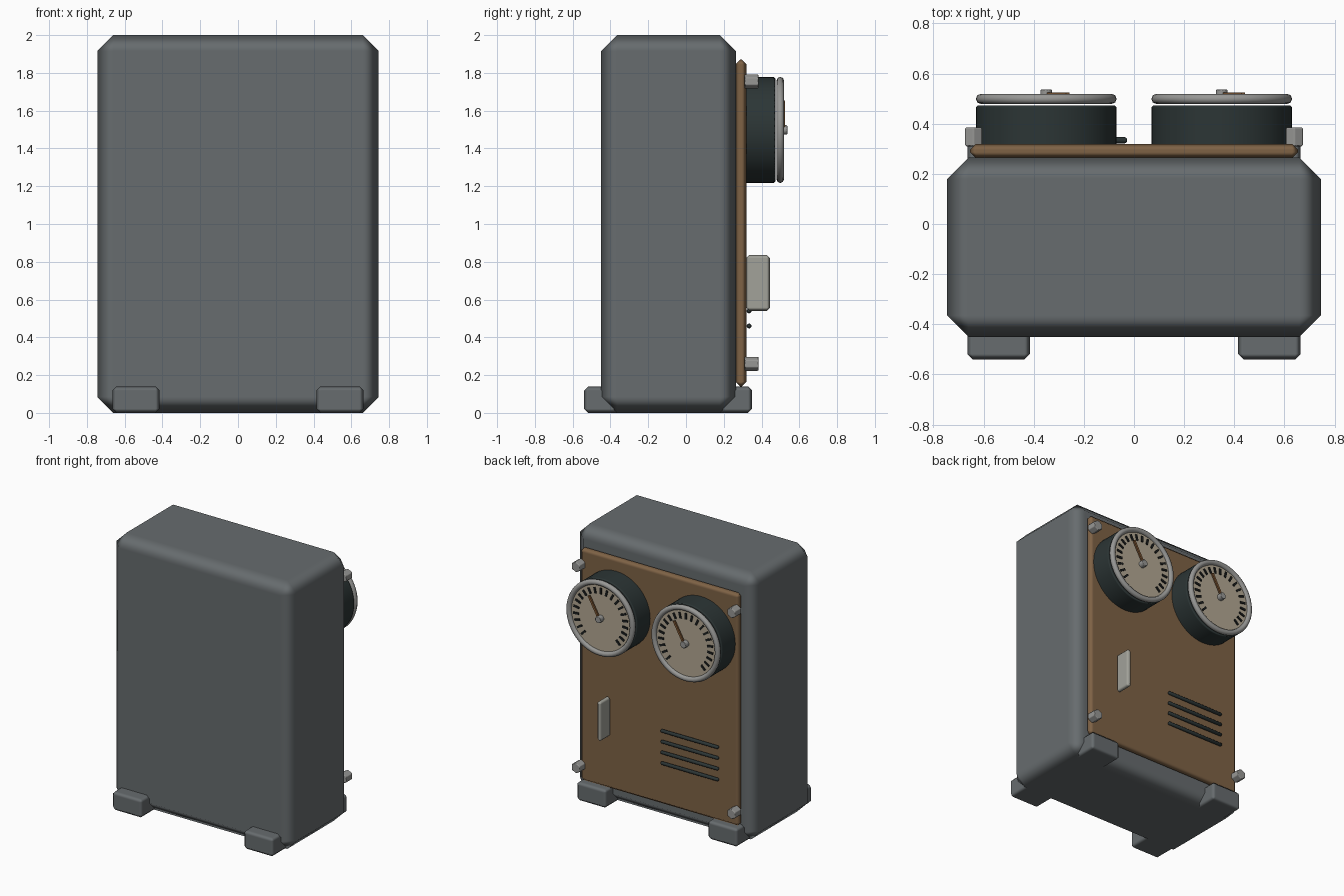
import bpy
import math
from mathutils import Matrix

cube = bpy.data.objects.get("Cube")
if cube:
    bpy.data.objects.remove(cube, do_unlink=True)


def material(name, rgb):
    m = bpy.data.materials.new(name)
    m.use_nodes = True
    color = (*rgb, 1)
    m.diffuse_color = color
    bsdf = m.node_tree.nodes["Principled BSDF"]
    bsdf.inputs["Base Color"].default_value = color
    bsdf.inputs["Roughness"].default_value = 0.6
    return m


GREY = material("case grey", (0.135, 0.15, 0.157))
BROWN = material("panel brown", (0.21, 0.123, 0.06))
DARK = material("dark housing", (0.025, 0.036, 0.036))
METAL = material("bare metal", (0.31, 0.31, 0.3))
LEVER = material("pale lever", (0.36, 0.36, 0.32))
CREAM = material("dial cream", (0.45, 0.39, 0.29))
NEEDLE = material("needle brown", (0.22, 0.1, 0.035))
INK = material("tick black", (0.012, 0.014, 0.014))


def finish(name, mat, bevel=0, segments=1):
    """Name, colour, smooth and bevel the active object."""
    ob = bpy.context.object
    ob.name = name
    ob.data.materials.append(mat)
    bpy.ops.object.transform_apply(location=False, rotation=True, scale=True)
    bpy.ops.object.shade_smooth_by_angle(angle=math.radians(50))
    if bevel:
        bpy.ops.object.shade_smooth()
        mod = ob.modifiers.new("Bevel", "BEVEL")
        mod.width = bevel
        mod.segments = segments
        mod.limit_method = "ANGLE"
        mod.angle_limit = math.radians(40)
        mod.harden_normals = True
    return ob


def box(name, mat, x, y, z, bevel=0):
    """Box from (low, high) ranges."""
    ranges = (x, y, z)
    bpy.ops.mesh.primitive_cube_add(size=1, location=[(a + b) / 2 for a, b in ranges])
    bpy.context.object.scale = [b - a for a, b in ranges]
    return finish(name, mat, bevel)


def disc(name, mat, x, z, radius, y, sides=48, bevel=0):
    """Cylinder along y between two depths."""
    bpy.ops.mesh.primitive_cylinder_add(
        vertices=sides, radius=radius, depth=y[1] - y[0],
        location=(x, (y[0] + y[1]) / 2, z), rotation=(math.pi / 2, 0, 0))
    return finish(name, mat, bevel)


def radial_bar(name, mat, x, z, angle, r, y, width):
    """Thin bar on a dial, pointing away from its centre; angle is from up towards +x."""
    bpy.ops.mesh.primitive_cube_add(size=1)
    ob = bpy.context.object
    ob.scale = (width, y[1] - y[0], r[1] - r[0])
    mid = (r[0] + r[1]) / 2
    ob.rotation_euler = (0, angle, 0)
    ob.location = (x + mid * math.sin(angle), (y[0] + y[1]) / 2, z + mid * math.cos(angle))
    return finish(name, mat)


# Case and the panel on its rear
box("case", GREY, (-0.745, 0.745), (-0.45, 0.265), (0, 2), 0.085)
box("panel", BROWN, (-0.655, 0.655), (0.262, 0.32), (0.14, 1.87), 0.025)

# Feet and panel screws
for side, label in ((1, "left"), (-1, "right")):
    xs = sorted((side * 0.415, side * 0.665))
    box(f"front_foot_{label}", GREY, xs, (-0.54, -0.34), (0, 0.14), 0.022)
    box(f"back_foot_{label}", GREY, xs, (0.15, 0.35), (0, 0.14), 0.022)
    for z, level in ((0.26, "lower"), (1.755, "upper")):
        disc(f"{level}_screw_{label}", METAL, side * 0.64, z, 0.04, (0.31, 0.385), 6, 0.006)

# Two gauges
GAUGE_Z = 1.498
TICKS = 21
for side, label in ((1, "left"), (-1, "right")):
    x = side * 0.35
    disc(f"gauge_housing_{label}", DARK, x, GAUGE_Z, 0.28, (0.31, 0.473), bevel=0.008)
    disc(f"dial_{label}", CREAM, x, GAUGE_Z, 0.255, (0.484, 0.5))
    bpy.ops.mesh.primitive_torus_add(
        major_segments=48, minor_segments=8, major_radius=0.261, minor_radius=0.02,
        location=(x, 0.499, GAUGE_Z), rotation=(math.pi / 2, 0, 0))
    finish(f"gauge_ring_{label}", METAL)
    for i in range(TICKS):
        angle = math.radians(-135 + 270 * i / (TICKS - 1))
        radial_bar(f"tick_{label}_{i}", INK, x, GAUGE_Z, angle, (0.18, 0.225), (0.498, 0.507), 0.015)
    radial_bar(f"needle_{label}", NEEDLE, x, GAUGE_Z, math.radians(29), (0, 0.175), (0.513, 0.525), 0.016)
    disc(f"needle_hub_{label}", METAL, x, GAUGE_Z, 0.025, (0.495, 0.537), 10, 0.004)

# Switch lever
box("switch_lever", LEVER, (0.39, 0.43), (0.318, 0.445), (0.54, 0.837), 0.018)

# Vent bars with rounded ends
for i in range(4):
    z = 0.46 + 0.08 * i
    bpy.ops.mesh.primitive_uv_sphere_add(segments=12, ring_count=8, radius=0.013)
    ob = bpy.context.object
    # Stretch the sphere into a capsule lying along x
    ob.data.transform(Matrix.Rotation(math.pi / 2, 4, "Y"))
    for v in ob.data.vertices:
        if abs(v.co.x) > 0.001:
            v.co.x += math.copysign(0.225, v.co.x)
    ob.location = (-0.265, 0.334, z)
    finish(f"vent_bar_{i + 1}", DARK)
